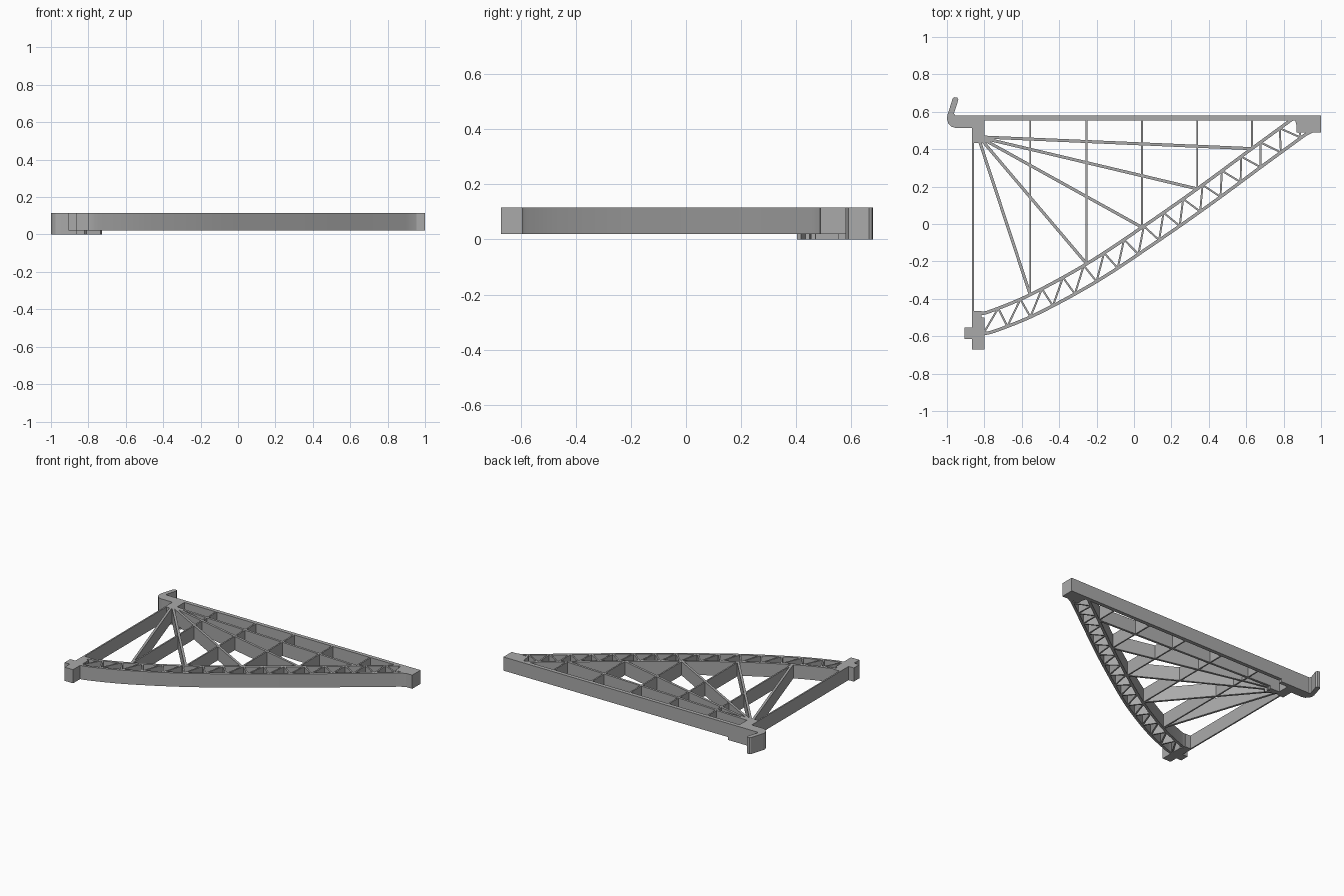
import bpy
import bmesh
from mathutils import Vector

old = bpy.data.objects.get("Cube")
if old:
    bpy.data.objects.remove(old, do_unlink=True)

BASE, TOP = 0.02, 0.115

grey = bpy.data.materials.new("plain grey")
grey.use_nodes = True
grey.diffuse_color = (0.4, 0.4, 0.4, 1)
grey.node_tree.nodes["Principled BSDF"].inputs["Base Color"].default_value = grey.diffuse_color


def finish(name, bm, smooth=False):
    bmesh.ops.recalc_face_normals(bm, faces=bm.faces)
    mesh = bpy.data.meshes.new(name)
    bm.to_mesh(mesh)
    bm.free()
    mesh.materials.append(grey)
    ob = bpy.data.objects.new(name, mesh)
    bpy.context.collection.objects.link(ob)
    if smooth:
        bpy.ops.object.select_all(action='DESELECT')
        ob.select_set(True)
        bpy.context.view_layer.objects.active = ob
        bpy.ops.object.shade_smooth_by_angle()
    return ob


def prism(name, outline, z0=BASE, z1=TOP, smooth=False):
    """Extrude a plan outline between two heights."""
    bm = bmesh.new()
    face = bm.faces.new([bm.verts.new((x, y, z0)) for x, y in outline])
    up = bmesh.ops.extrude_face_region(bm, geom=[face])["geom"]
    bmesh.ops.translate(bm, vec=(0, 0, z1 - z0),
                        verts=[v for v in up if isinstance(v, bmesh.types.BMVert)])
    return finish(name, bm, smooth)


def block(name, x0, x1, y0, y1, z0=BASE):
    return prism(name, [(x0, y0), (x1, y0), (x1, y1), (x0, y1)], z0)


def normals(path):
    result = []
    for i in range(len(path)):
        d = path[min(i + 1, len(path) - 1)] - path[max(i - 1, 0)]
        result.append(Vector((-d.y, d.x)).normalized())
    return result


def ribbon(name, path, width, z0=BASE, smooth=False):
    """Upright wall of even thickness along a plan path."""
    bm = bmesh.new()
    rings = []
    for p, n in zip(path, normals(path)):
        rings.append([bm.verts.new((*(p + n * width * s / 2), z))
                      for s, z in ((-1, z0), (1, z0), (1, TOP), (-1, TOP))])
    for a, b in zip(rings, rings[1:]):
        for k in range(4):
            bm.faces.new((a[k], a[k - 1], b[k - 1], b[k]))
    bm.faces.new(rings[0])
    bm.faces.new(rings[-1])
    return finish(name, bm, smooth)


def spline(points, steps=8):
    p = [Vector(q) for q in points]
    p = [2 * p[0] - p[1]] + p + [2 * p[-1] - p[-2]]
    out = []
    for a, b, c, d in zip(p, p[1:], p[2:], p[3:]):
        for k in range(steps):
            t = k / steps
            out.append(b + (c - a) * t / 2 + (2 * a - 5 * b + 4 * c - d) * t * t / 2
                       + (3 * b - a - 3 * c + d) * t ** 3 / 2)
    return out + [p[-2]]


def along(path, s):
    """Point at a distance along a path."""
    for a, b in zip(path, path[1:]):
        length = (b - a).length
        if s <= length:
            return a.lerp(b, s / length)
        s -= length
    return path[-1]


# Straight top bar, with its deeper root beside the hook
block("top_bar", -0.9, 1.0, 0.553, 0.58)
block("top_bar_root", -0.82, -0.73, 0.553, 0.58, 0)
block("tip_block", 0.87, 1.0, 0.488, 0.58)

# Hook and the hub it grows from
prism("hook", [(-0.97, 0.67), (-0.962, 0.678), (-0.945, 0.676), (-0.939, 0.664),
               (-0.963, 0.59), (-0.955, 0.58), (-0.8, 0.58), (-0.8, 0.513),
               (-0.95, 0.513), (-0.975, 0.52), (-0.993, 0.538), (-1.0, 0.56),
               (-0.998, 0.58)], 0)
prism("hub", [(-0.865, 0.433), (-0.82, 0.433), (-0.8, 0.455), (-0.8, 0.55), (-0.865, 0.55)], 0)

# Lower foot and left strut
block("foot", -0.865, -0.8, -0.672, -0.5)
block("foot_neck", -0.865, -0.815, -0.52, -0.465)
block("foot_tab", -0.905, -0.86, -0.615, -0.553)
block("left_strut", -0.865, -0.855, -0.48, 0.45)

# Two parallel curved chords
nodes = [(-0.555, -0.378), (-0.253, -0.213), (0.043, -0.018), (0.338, 0.188), (0.63, 0.403)]
inner = spline([(-0.825, -0.478), (-0.77, -0.467)] + nodes + [(0.855, 0.567)])
outer = [p - n * 0.108 for p, n in zip(inner, normals(inner))]
outer[0] = Vector((-0.83, -0.592))
ribbon("inner_chord", inner, 0.017, smooth=True)
ribbon("outer_chord", outer + [Vector((0.95, 0.495))], 0.017, smooth=True)

# Zigzag lacing between the chords
span_in = sum((b - a).length for a, b in zip(inner, inner[1:]))
span_out = sum((b - a).length for a, b in zip(outer, outer[1:]))
BAYS = 15
zigzag = []
for i in range(BAYS + 1):
    zigzag.append(along(outer, span_out * (0.02 + 0.965 * i / BAYS)))
    if i < BAYS:
        zigzag.append(along(inner, span_in * (0.02 + 0.965 * (i + 0.5) / BAYS)))
for i, (a, b) in enumerate(zip(zigzag, zigzag[1:])):
    ribbon(f"lacing_{i + 1}", [a, b], 0.01)
ribbon("lacing_end", [zigzag[-1], Vector((0.865, 0.56))], 0.01)

# Ribs down from the bar, and braces fanning out from the hub
starts = [(-0.825, 0.44), (-0.815, 0.45), (-0.81, 0.455), (-0.81, 0.46), (-0.81, 0.465)]
for i, (end, start) in enumerate(zip(nodes, starts)):
    ribbon(f"rib_{i + 1}", [Vector(end), Vector((end[0], 0.56))], 0.01)
    a, b = Vector(start), Vector(end)
    ribbon(f"brace_{i + 1}", [a, b], 0.016)
    if i > 1:
        reach = (-0.73 - a.x) / (b.x - a.x)
        ribbon(f"brace_root_{i + 1}", [a, a.lerp(b, reach)], 0.016, 0)
